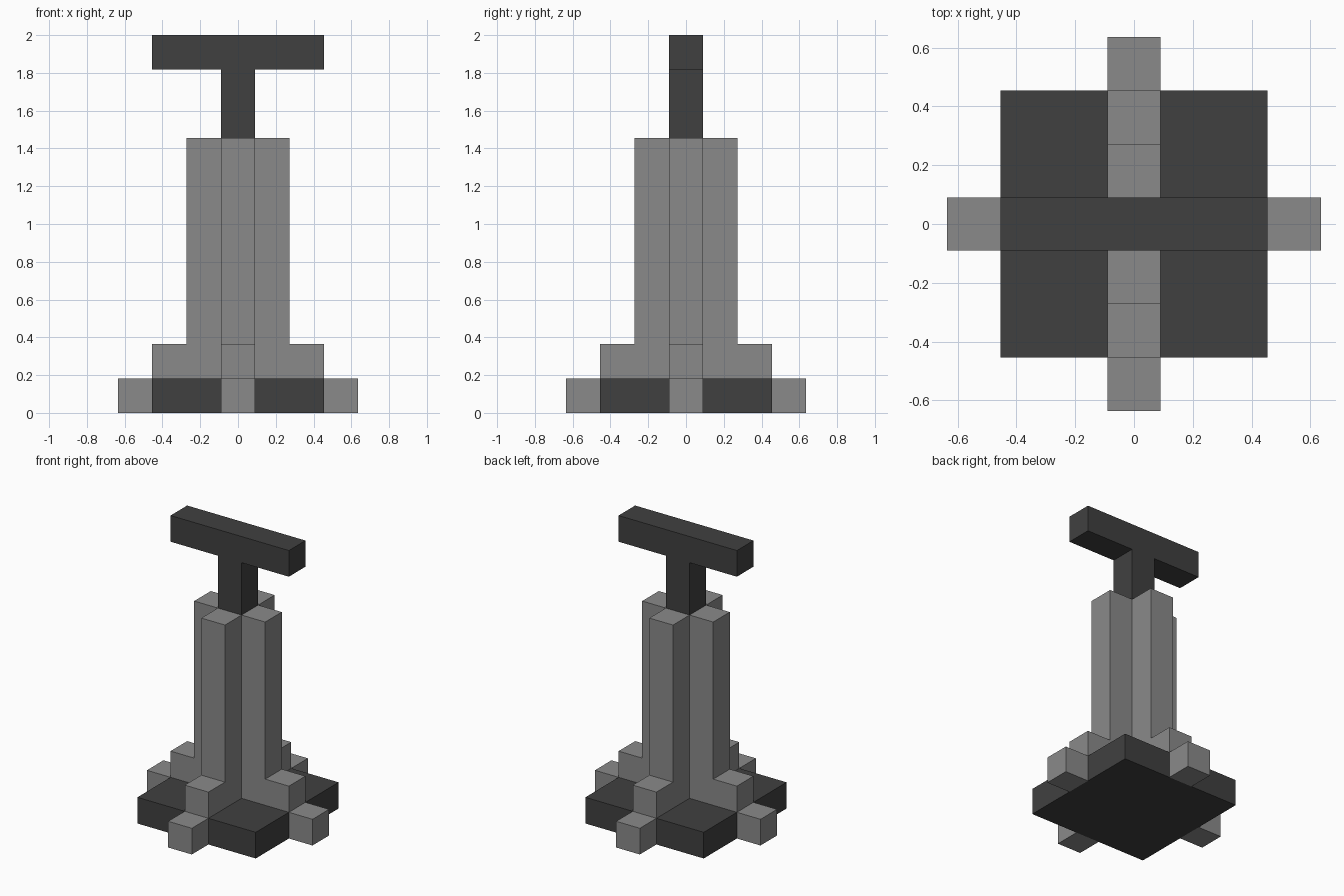
import bpy
import bmesh
from math import pi
from mathutils import Matrix

U = 2 / 11  # one block

if "Cube" in bpy.data.objects:
    bpy.data.objects.remove(bpy.data.objects["Cube"], do_unlink=True)


def make_material(name, value):
    mat = bpy.data.materials.new(name)
    mat.use_nodes = True
    colour = (value, value, value, 1)
    mat.diffuse_color = colour
    mat.node_tree.nodes["Principled BSDF"].inputs["Base Color"].default_value = colour
    return mat


light_grey = make_material("light grey", 0.254)
dark_grey = make_material("dark grey", 0.051)


def slab(name, profile, thickness, mat, turn=0):
    """Extrude an (x, z) outline, in blocks, along y and turn it about z."""
    bm = bmesh.new()
    verts = [bm.verts.new((x * U, -thickness * U / 2, z * U)) for x, z in profile]
    face = bm.faces.new(verts)
    grown = bmesh.ops.extrude_face_region(bm, geom=[face])["geom"]
    moved = [g for g in grown if isinstance(g, bmesh.types.BMVert)]
    bmesh.ops.translate(bm, verts=moved, vec=(0, thickness * U, 0))
    bmesh.ops.recalc_face_normals(bm, faces=bm.faces)
    bm.transform(Matrix.Rotation(turn, 4, "Z"))
    mesh = bpy.data.meshes.new(name)
    bm.to_mesh(mesh)
    bm.free()
    mesh.materials.append(mat)
    obj = bpy.data.objects.new(name, mesh)
    bpy.context.collection.objects.link(obj)
    return obj


def rect(x0, x1, z0, z1):
    return [(x0, z0), (x1, z0), (x1, z1), (x0, z1)]


# Square base plate
slab("base_plate", rect(-2.5, 2.5, 0, 1), 5, dark_grey)

# Central post with its crossbar
slab("post_and_crossbar",
     [(-.5, 1), (.5, 1), (.5, 10), (2.5, 10), (2.5, 11),
      (-2.5, 11), (-2.5, 10), (-.5, 10)], 1, dark_grey)

# Four stepped buttresses and the feet outside the plate
buttress = [(.5, 1), (2.5, 1), (2.5, 2), (1.5, 2), (1.5, 8), (.5, 8)]
for i, side in enumerate(("left", "back", "right", "front")):
    slab(side + "_buttress", buttress, 1, light_grey, i * pi / 2)
    slab(side + "_foot", rect(2.5, 3.5, 0, 1), 1, light_grey, i * pi / 2)
